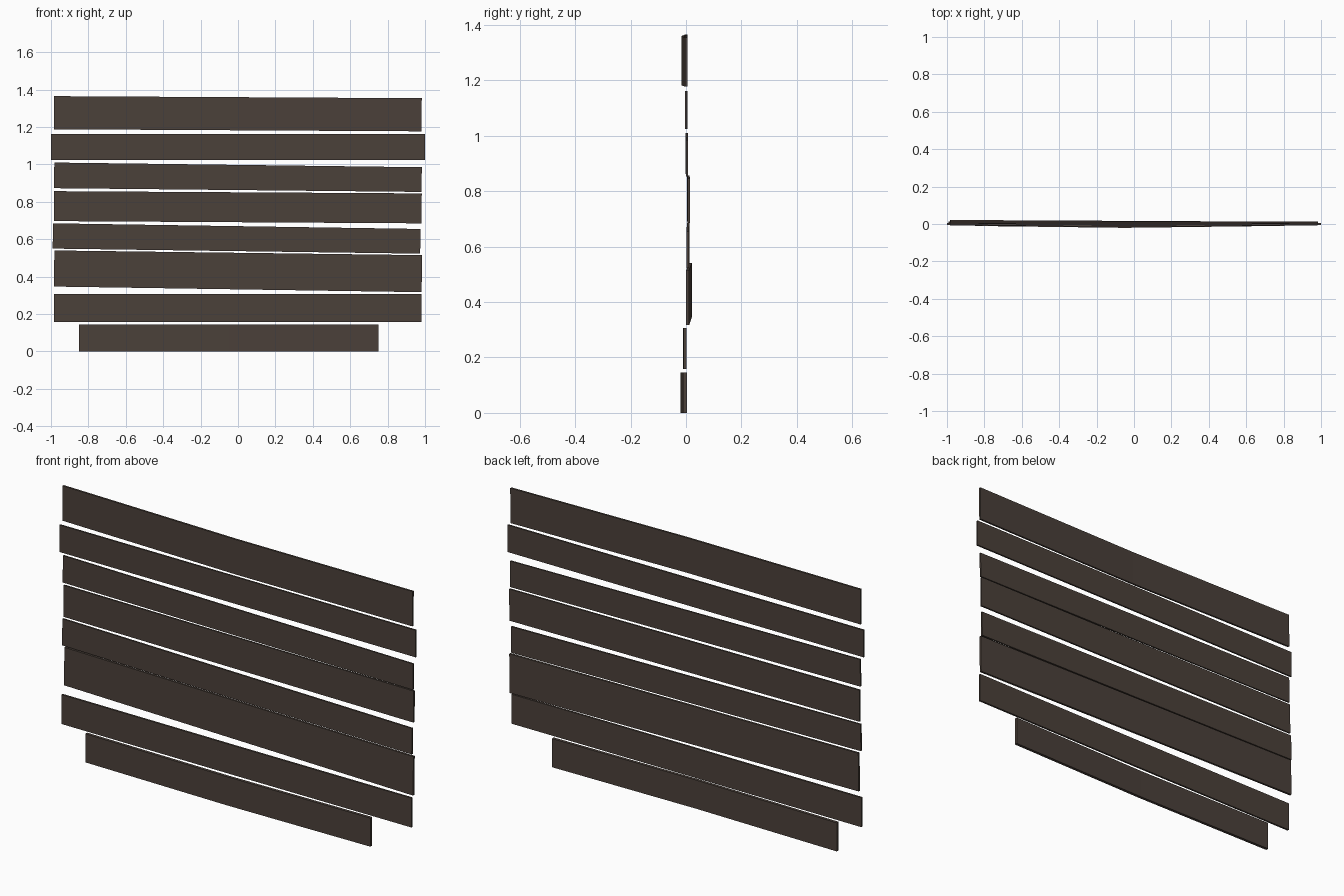
import bpy
import bmesh

wood = bpy.data.materials.new("dark weathered wood")
wood.diffuse_color = (0.07, 0.052, 0.042, 1)

# x left/right, z bottom/top at left end, z bottom/top at right end,
# y centre at left/middle/right, thickness
PLANKS = [
    (-0.85, 0.75, 0.00, 0.145, 0.00, 0.145, -0.003, -0.013, -0.003, 0.015),
    (-0.985, 0.98, 0.158, 0.307, 0.158, 0.307, -0.004, -0.006, -0.004, 0.010),
    (-0.983, 0.983, 0.347, 0.54, 0.317, 0.515, 0.016, 0.011, 0.006, 0.011),
    (-0.99, 0.975, 0.55, 0.685, 0.523, 0.655, 0.009, 0.007, 0.006, 0.009),
    (-0.983, 0.982, 0.697, 0.857, 0.685, 0.845, 0.009, 0.009, 0.010, 0.009),
    (-0.983, 0.982, 0.873, 1.01, 0.853, 0.985, 0.003, 0.003, 0.004, 0.008),
    (-1.00, 1.00, 1.025, 1.162, 1.025, 1.162, 0.0, 0.001, 0.0, 0.009),
    (-0.983, 0.982, 1.188, 1.365, 1.177, 1.354, 0.001, -0.012, 0.001, 0.010),
]


def plank(name, x0, x1, lb, lt, rb, rt, yl, ym, yr, t):
    """Board made of three cross-sections, gently warped at the middle."""
    bm = bmesh.new()
    lean = (rt - lt) / (x1 - x0)
    rings = []
    for f, y in ((0, yl), (0.5, ym), (1, yr)):
        x = x0 + (x1 - x0) * f
        b, top = lb + (rb - lb) * f, lt + (rt - lt) * f
        dx = -lean * (top - b) / 2
        rings.append([bm.verts.new(c) for c in (
            (x - dx, y - t / 2, b), (x - dx, y + t / 2, b),
            (x + dx, y + t / 2, top), (x + dx, y - t / 2, top))])
    for a, c in zip(rings, rings[1:]):
        for i in range(4):
            j = (i + 1) % 4
            bm.faces.new((a[i], a[j], c[j], c[i]))
    bm.faces.new(rings[0])
    bm.faces.new(rings[-1])
    bmesh.ops.recalc_face_normals(bm, faces=bm.faces)
    me = bpy.data.meshes.new(name)
    bm.to_mesh(me)
    bm.free()
    me.materials.append(wood)
    bpy.context.collection.objects.link(bpy.data.objects.new(name, me))


# Stack of planks, bottom to top
for n, p in enumerate(PLANKS, 1):
    plank(f"plank_{n}", *p)
